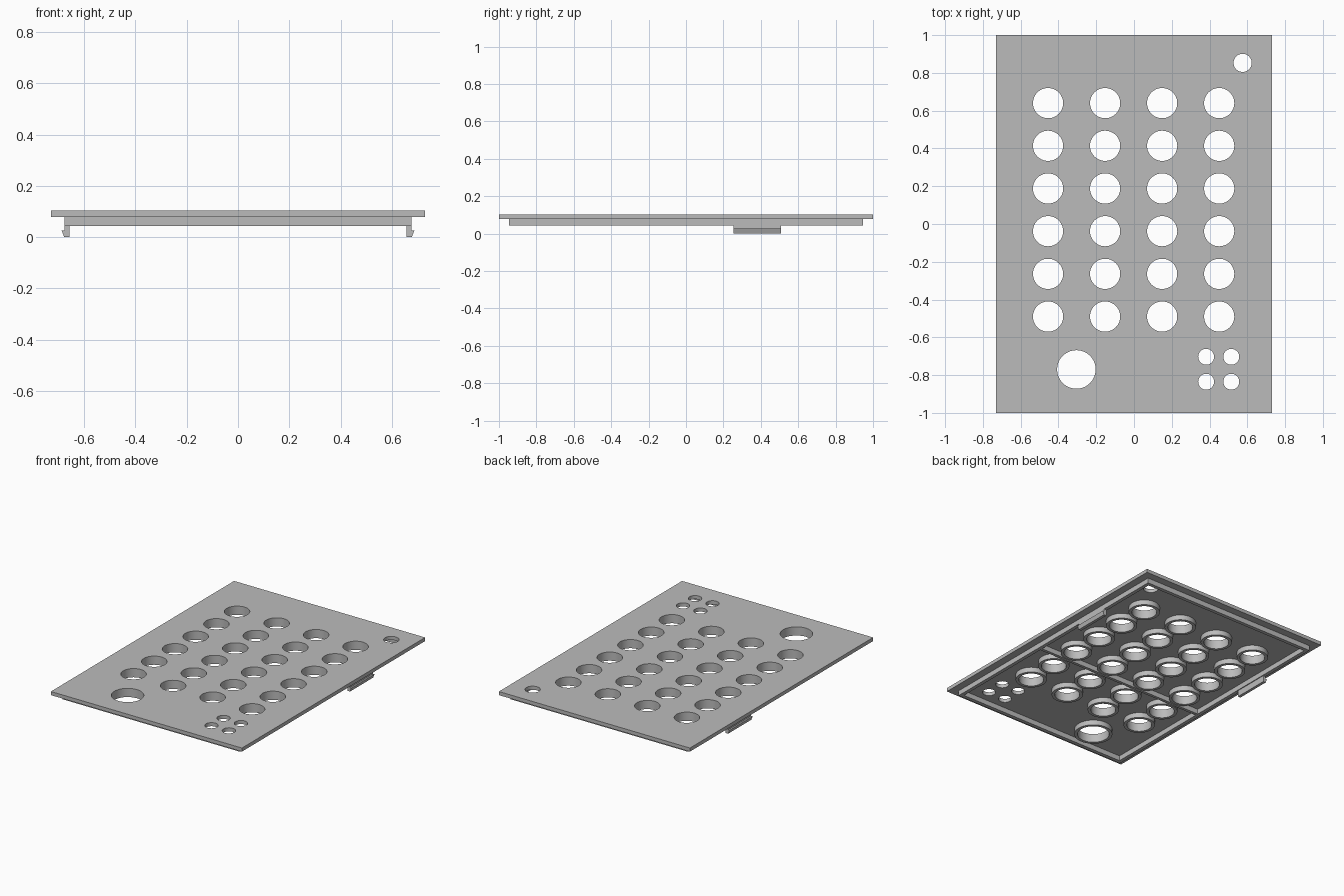
import bpy
import bmesh
from math import radians

cube = bpy.data.objects.get("Cube")
if cube:
    bpy.data.objects.remove(cube, do_unlink=True)

grey = bpy.data.materials.new("plain grey")
grey.use_nodes = True
colour = (0.5, 0.5, 0.5, 1)
grey.diffuse_color = colour
grey.node_tree.nodes["Principled BSDF"].inputs["Base Color"].default_value = colour

# Heights of the layers
TOP, UNDER, RIM = 0.103, 0.078, 0.043
SEGMENTS = 48


def make_object(name, bm):
    mesh = bpy.data.meshes.new(name)
    bmesh.ops.recalc_face_normals(bm, faces=bm.faces)
    bm.to_mesh(mesh)
    bm.free()
    mesh.materials.append(grey)
    obj = bpy.data.objects.new(name, mesh)
    bpy.context.collection.objects.link(obj)
    return obj


def add_box(bm, x0, x1, y0, y1, z0, z1):
    verts = bmesh.ops.create_cube(bm, size=1)["verts"]
    for v in verts:
        v.co = (x1 if v.co.x > 0 else x0,
                y1 if v.co.y > 0 else y0,
                z1 if v.co.z > 0 else z0)


def extrude_up(bm, faces, height):
    new = bmesh.ops.extrude_face_region(bm, geom=faces)["geom"]
    moved = [g for g in new if isinstance(g, bmesh.types.BMVert)]
    bmesh.ops.translate(bm, verts=moved, vec=(0, 0, height))


def add_disc(bm, x, y, radius, z0, z1):
    ring = bmesh.ops.create_circle(bm, cap_ends=True, segments=SEGMENTS, radius=radius)["verts"]
    bmesh.ops.translate(bm, verts=ring, vec=(x, y, z0))
    extrude_up(bm, list(ring[0].link_faces), z1 - z0)


def add_tube(bm, x, y, inner, outer, z0, z1):
    rings = []
    for r in (inner, outer):
        ring = bmesh.ops.create_circle(bm, segments=SEGMENTS, radius=r)["verts"]
        bmesh.ops.translate(bm, verts=ring, vec=(x, y, z0))
        rings.append(ring)
    edges = list({e for ring in rings for v in ring for e in v.link_edges})
    faces = bmesh.ops.bridge_loops(bm, edges=edges)["faces"]
    extrude_up(bm, faces, z1 - z0)


# Hole layout: (x, y, radius)
buttons = [(-0.455 + 0.302 * i, 0.64 - 0.226 * j, 0.08)
           for i in range(4) for j in range(6)]
dial = (-0.305, -0.77, 0.102)
pilot = (0.575, 0.853, 0.048)
vents = [(x, y, 0.042) for x in (0.382, 0.515) for y in (-0.703, -0.835)]

# Face plate with all holes cut through
bm = bmesh.new()
add_box(bm, -0.73, 0.73, -1, 1, UNDER, TOP)
plate = make_object("face_plate", bm)

bm = bmesh.new()
for x, y, r in buttons + [dial, pilot] + vents:
    add_disc(bm, x, y, r, 0, 0.2)
cutter = make_object("hole_cutter", bm)
cutter.hide_render = True
cut = plate.modifiers.new("holes", "BOOLEAN")
cut.operation = "DIFFERENCE"
cut.solver = "EXACT"
cut.object = cutter
bpy.context.view_layer.objects.active = plate
bpy.ops.object.modifier_apply(modifier=cut.name)
bpy.data.objects.remove(cutter, do_unlink=True)

# Collars below the button and dial holes
bm = bmesh.new()
for x, y, r in buttons + [dial]:
    add_tube(bm, x, y, r, r + 0.02, RIM, UNDER)
collars = make_object("hole_collars", bm)

# Rim wall standing in from the plate edge
bm = bmesh.new()
X, Y, T = 0.677, 0.947, 0.025
for s in (-1, 1):
    add_box(bm, *sorted((s * X, s * (X - T))), -Y, Y, RIM, UNDER)
    add_box(bm, T - X, X - T, *sorted((s * Y, s * (Y - T))), RIM, UNDER)
make_object("rim_wall", bm)

# Stiffening rib across the underside
bm = bmesh.new()
add_box(bm, T - X, X - T, -0.16, -0.14, RIM, UNDER)
make_object("cross_rib", bm)

# Snap clips, one on each side
profile = [(0.658, RIM), (0.658, 0), (0.678, 0), (0.688, 0.026), (X, 0.026), (X, RIM)]
for name, s in (("left_clip", 1), ("right_clip", -1)):
    bm = bmesh.new()
    face = bm.faces.new([bm.verts.new((s * x, 0.255, z)) for x, z in profile])
    new = bmesh.ops.extrude_face_region(bm, geom=[face])["geom"]
    bmesh.ops.translate(bm, verts=[g for g in new if isinstance(g, bmesh.types.BMVert)],
                        vec=(0, 0.253, 0))
    make_object(name, bm)

# Smooth the round walls and keep the rims sharp
bpy.ops.object.select_all(action="DESELECT")
for obj in (plate, collars):
    obj.select_set(True)
bpy.context.view_layer.objects.active = plate
bpy.ops.object.shade_smooth_by_angle(angle=radians(30))
